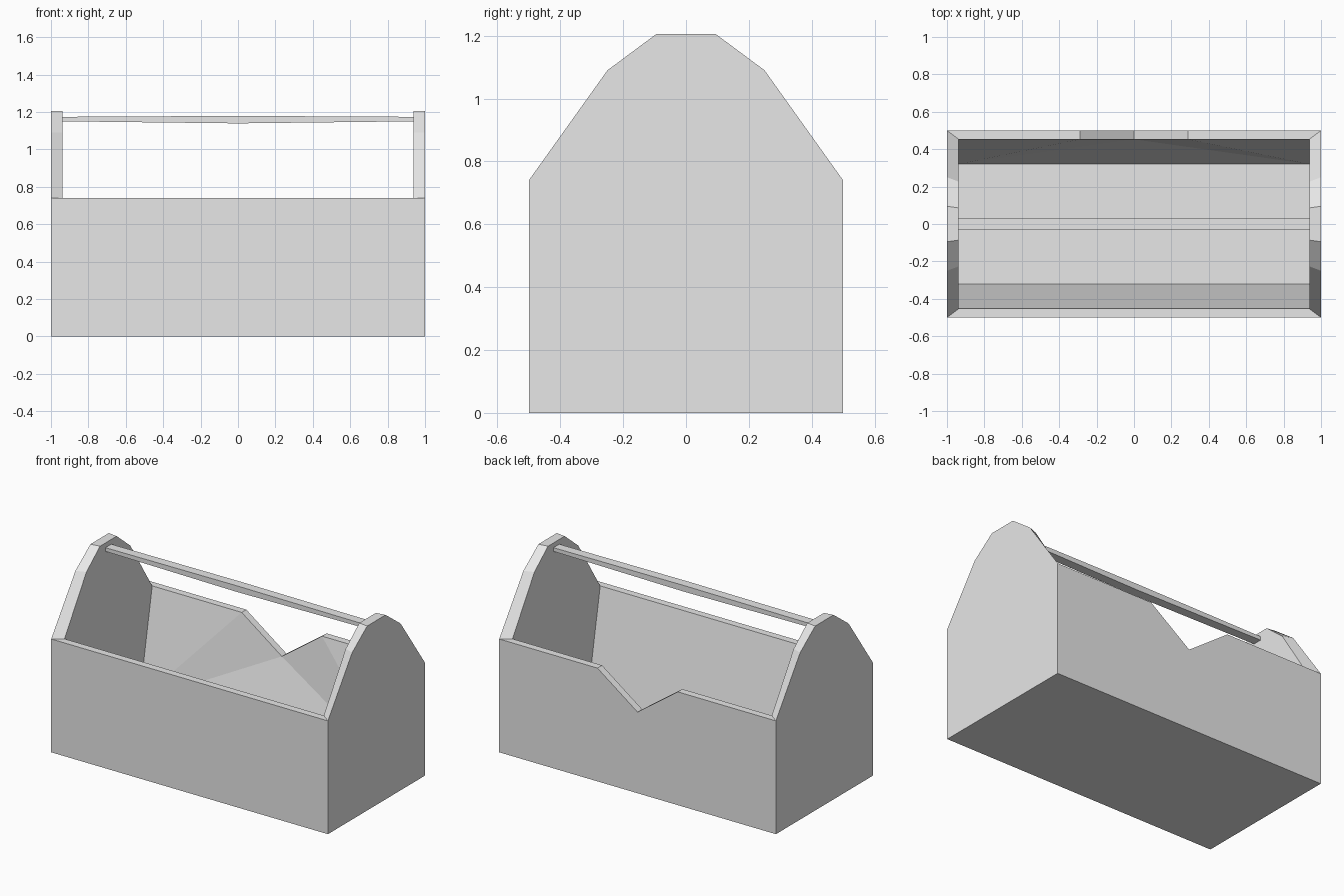
import bpy
import bmesh

cube = bpy.data.objects.get("Cube")
if cube:
    bpy.data.objects.remove(cube, do_unlink=True)

grey = bpy.data.materials.new("light_grey")
grey.use_nodes = True
colour = (0.8, 0.8, 0.8, 1)
grey.diffuse_color = colour
grey.node_tree.nodes["Principled BSDF"].inputs["Base Color"].default_value = colour

HALF_X, HALF_Y, WALL_Z = 1.0, 0.5, 0.74
INNER_X, INNER_SCALE = 0.937, 0.905
FLOOR_Y, FLOOR_Z = 0.32, 0.04


def make_object(name, bm):
    bmesh.ops.recalc_face_normals(bm, faces=bm.faces)
    mesh = bpy.data.meshes.new(name)
    bm.to_mesh(mesh)
    bm.free()
    mesh.materials.append(grey)
    obj = bpy.data.objects.new(name, mesh)
    bpy.context.collection.objects.link(obj)
    return obj


# Rim outline: one raised end board, the notched back wall, the other end board
end_profile = [(-HALF_Y, WALL_Z), (-0.25, 1.09), (-0.095, 1.205),
               (0.095, 1.205), (0.25, 1.09), (HALF_Y, WALL_Z)]
notch = [(0.29, WALL_Z), (0, 0.53), (-0.29, WALL_Z)]
rim = [(HALF_X, y, z) for y, z in end_profile]
rim += [(x, HALF_Y, z) for x, z in notch]
rim += [(-HALF_X, y, z) for y, z in reversed(end_profile)]


def add_walls(bm, top, base):
    """Join a rim loop to four base corners: right front, right back, left back, left front."""
    rf, rb, lb, lf = base
    bm.faces.new(top[:6] + [rb, rf])            # right end
    bm.faces.new(top[9:] + [lf, lb])            # left end
    bm.faces.new([top[-1], top[0], rf, lf])     # front wall
    # Back wall, fanned around the notch
    r, n1, tip, n2, l = top[5:10]
    for face in ((r, n1, rb), (n1, tip, rb), (tip, lb, rb), (tip, n2, lb), (n2, l, lb)):
        bm.faces.new(face)
    bm.faces.new(base)


def corners(bm, x, y, z):
    return [bm.verts.new(p) for p in ((x, -y, z), (x, y, z), (-x, y, z), (-x, -y, z))]


# Open box with tapered inside walls
bm = bmesh.new()
outer = [bm.verts.new(p) for p in rim]
inner = [bm.verts.new((max(-INNER_X, min(INNER_X, x)), y * INNER_SCALE, z))
         for x, y, z in rim]
add_walls(bm, outer, corners(bm, HALF_X, HALF_Y, 0))
add_walls(bm, inner, corners(bm, INNER_X, FLOOR_Y, FLOOR_Z))
for i in range(len(rim)):
    j = (i + 1) % len(rim)
    bm.faces.new((outer[i], outer[j], inner[j], inner[i]))
make_object("box", bm)

# Carrying bar, slightly thicker in the middle
bm = bmesh.new()
rings = []
for x, low, high in ((-INNER_X, 1.15, 1.174), (0, 1.139, 1.179), (INNER_X, 1.15, 1.174)):
    rings.append([bm.verts.new((x, y, z)) for y, z in
                  ((-0.03, low), (0.03, low), (0.03, high), (-0.03, high))])
for a, b in zip(rings, rings[1:]):
    for i in range(4):
        j = (i + 1) % 4
        bm.faces.new((a[i], a[j], b[j], b[i]))
bm.faces.new(rings[0])
bm.faces.new(rings[-1])
make_object("carrying_bar", bm)
